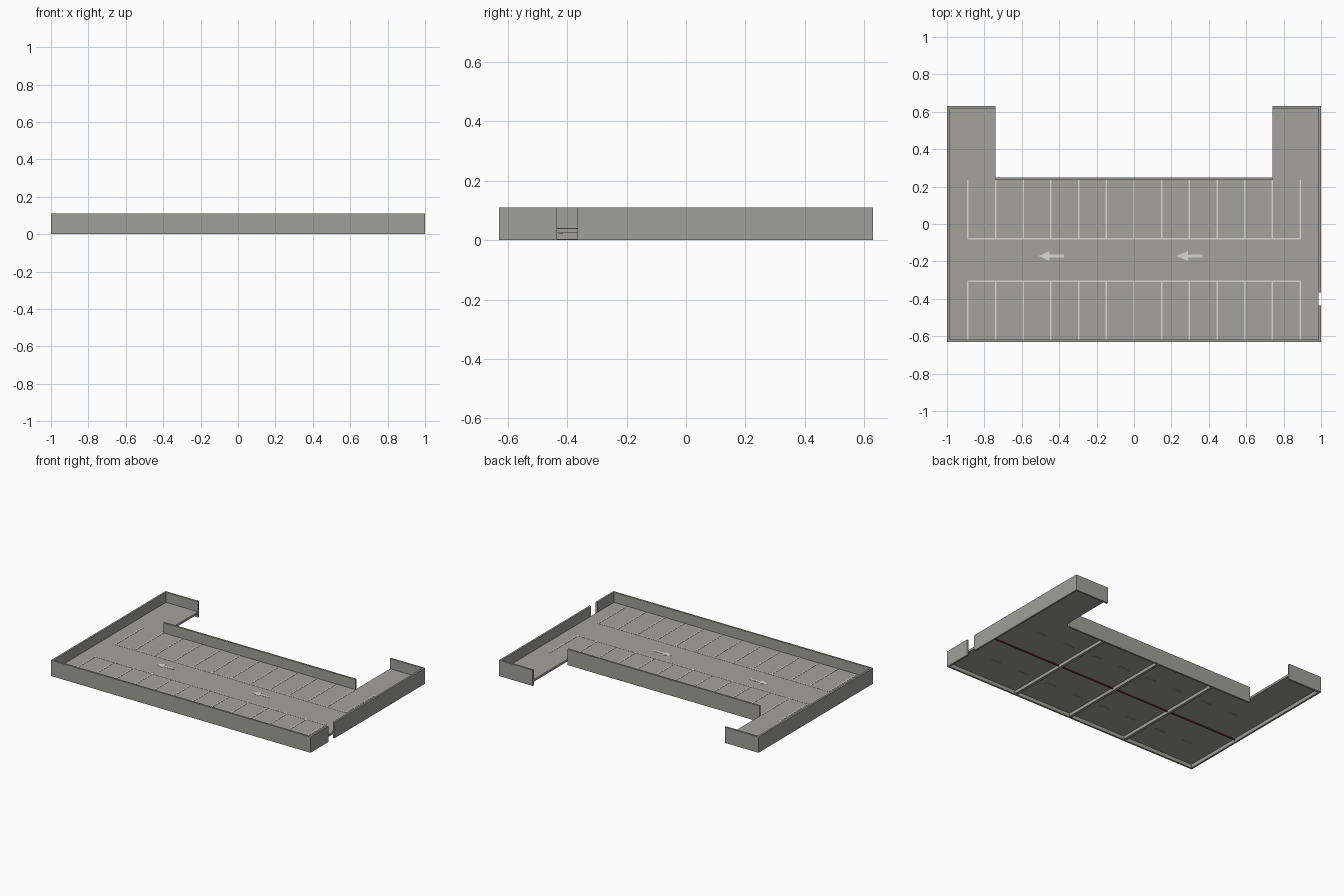
import bpy
import bmesh
from math import pi

cube = bpy.data.objects.get("Cube")
if cube:
    bpy.data.objects.remove(cube, do_unlink=True)


def material(name, rgb):
    m = bpy.data.materials.new(name)
    m.use_nodes = True
    col = (*rgb, 1.0)
    m.diffuse_color = col
    m.node_tree.nodes["Principled BSDF"].inputs["Base Color"].default_value = col
    return m


concrete = material("deck concrete", (0.37, 0.36, 0.33))
wall_mat = material("wall concrete", (0.35, 0.35, 0.32))
paint = material("white paint", (0.68, 0.68, 0.65))
pipe_red = material("pipe red", (0.20, 0.02, 0.03))
lamp_mat = material("lamp grey", (0.42, 0.42, 0.40))


def finish(name, bm, mat):
    bmesh.ops.recalc_face_normals(bm, faces=bm.faces)
    me = bpy.data.meshes.new(name)
    bm.to_mesh(me)
    bm.free()
    me.materials.append(mat)
    ob = bpy.data.objects.new(name, me)
    bpy.context.collection.objects.link(ob)
    return ob


def boxes(name, spans, mat):
    """One object made of boxes, each given by its x, y and z spans."""
    bm = bmesh.new()
    for spans_xyz in spans:
        verts = bmesh.ops.create_cube(bm, size=1)["verts"]
        for v in verts:
            for i, (lo, hi) in enumerate(spans_xyz):
                v.co[i] = lo + (v.co[i] + 0.5) * (hi - lo)
    return finish(name, bm, mat)


def prism(name, outline, z0, z1, mat):
    """Flat outline extruded upwards."""
    bm = bmesh.new()
    face = bm.faces.new([bm.verts.new((x, y, z0)) for x, y in outline])
    out = bmesh.ops.extrude_face_region(bm, geom=[face])["geom"]
    for v in out:
        if isinstance(v, bmesh.types.BMVert):
            v.co.z = z1
    return finish(name, bm, mat)


T = 0.013                    # wall thickness
HX, HY = 1.0, 0.63           # outer half sizes
WING, BACK = 0.74, 0.248     # wing inner edge, back of the main deck
DECK, UNDER, TOP = 0.04, 0.025, 0.11
IX, IY = HX - T, HY - T

# U-shaped deck slab
half = [(IX, -IY), (IX, IY), (WING, IY), (WING, BACK - T)]
prism("deck_slab", half + [(-x, y) for x, y in reversed(half)], UNDER, DECK, concrete)

# Parapet walls, with a doorway gap on one side
Z = (0, TOP)
boxes("front_wall", [((-HX, HX), (-HY, -IY), Z)], wall_mat)
boxes("back_wall", [((-WING, WING), (BACK - T, BACK), Z)], wall_mat)
boxes("right_wall", [((-HX, -IX), (-IY, HY), Z)], wall_mat)
boxes("left_wall", [((IX, HX), (-IY, -0.435), Z),
                    ((IX, HX), (-0.365, HY), Z)], wall_mat)
boxes("wing_end_walls", [((-IX, -WING), (IY, HY), Z),
                         ((WING, IX), (IY, HY), Z)], wall_mat)

# Parking bay lines
STEP, W = 0.148, 0.004
EDGE = 6 * STEP + W
PZ = (DECK, DECK + 0.0015)
for label, y_open, y_wall in (("back", -0.08, BACK - T), ("front", -0.305, -IY)):
    lines = [((-EDGE, EDGE), (y_open - W, y_open + W), PZ)]
    span = tuple(sorted((y_open + (W if y_wall > y_open else -W), y_wall)))
    for i in range(-6, 7):
        lines.append(((i * STEP - W, i * STEP + W), span, PZ))
    boxes(label + "_bay_lines", lines, paint)

# Direction arrows on the lane
for i, tip in enumerate((-0.51, 0.23)):
    upper = [(0, 0), (0.058, 0.027), (0.058, 0.008), (0.135, 0.008)]
    shape = upper + [(x, -y) for x, y in reversed(upper[1:])]
    prism(f"lane_arrow_{i + 1}", [(tip + x, y - 0.171) for x, y in shape],
          *PZ, paint)

# Cross beams under the deck
boxes("cross_beams", [((x - 0.009, x + 0.009), (-IY, BACK - T), (0.003, UNDER))
                      for x in (-3 * STEP, 0, 3 * STEP)], concrete)

# Pipe running along the ceiling
bpy.ops.mesh.primitive_cylinder_add(vertices=12, radius=0.005, depth=2 * IX,
                                    location=(0, -0.195, 0.018),
                                    rotation=(0, pi / 2, 0))
pipe = bpy.context.object
pipe.name = "ceiling_pipe"
pipe.data.materials.append(pipe_red)
bpy.ops.object.shade_smooth_by_angle()

# Ceiling lamps, two rows in each bay
boxes("ceiling_lamps", [((x - 0.035, x + 0.035), (y - 0.006, y + 0.006),
                         (UNDER - 0.004, UNDER))
                        for x in (-0.78, -0.56, -0.33, -0.11, 0.11, 0.33, 0.56, 0.78)
                        for y in (-0.42, 0.03)], lamp_mat)
